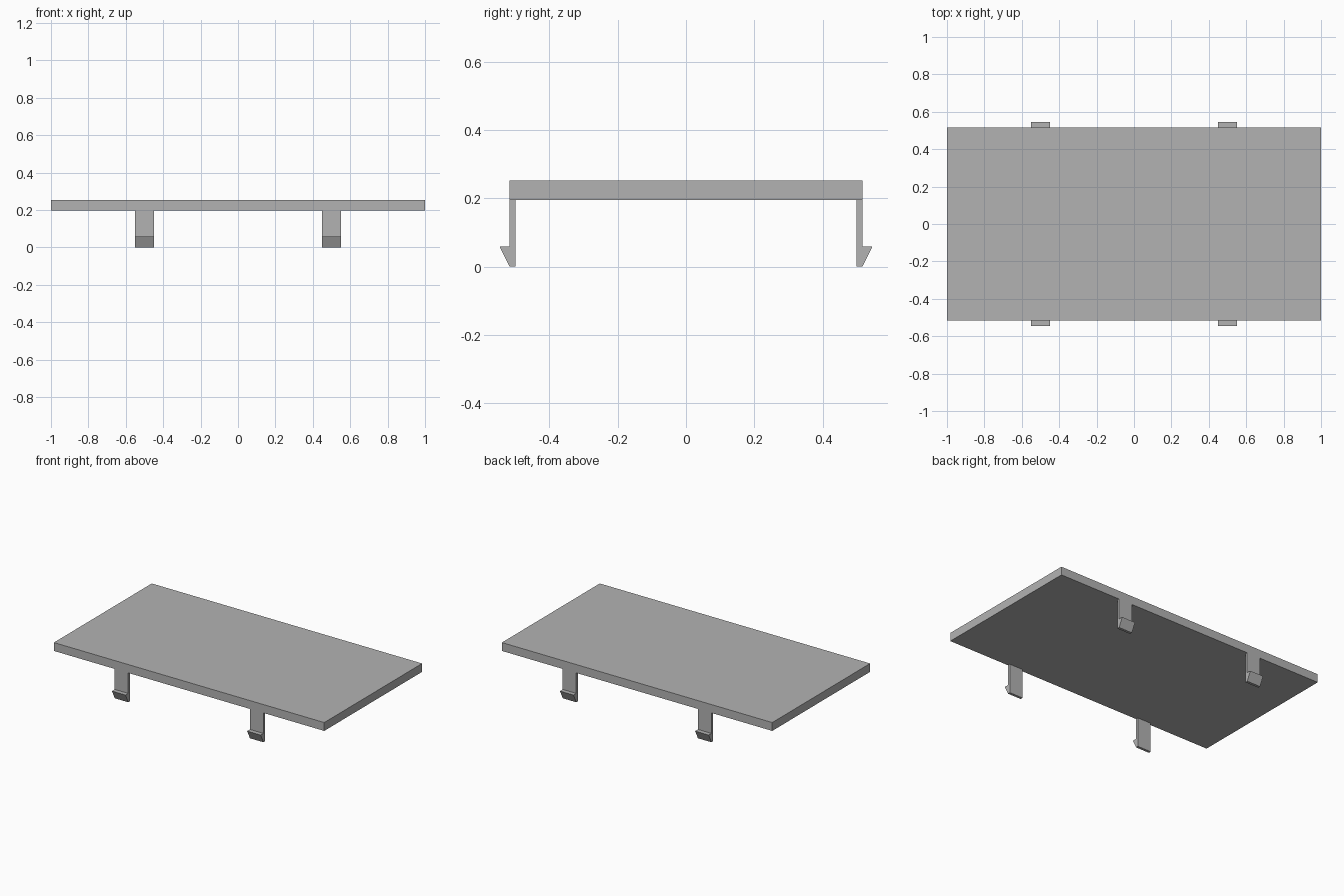
import bpy
import bmesh

cube = bpy.data.objects.get("Cube")
if cube:
    bpy.data.objects.remove(cube, do_unlink=True)

# Single plain grey
grey = bpy.data.materials.new("light_grey")
grey.use_nodes = True
colour = (0.45, 0.45, 0.45, 1)
grey.diffuse_color = colour
grey.node_tree.nodes["Principled BSDF"].inputs["Base Color"].default_value = colour

HALF_Y = 0.517    # half depth of the panel
BOTTOM = 0.196    # underside of the panel
TOP = 0.252


def extrude_profile(name, profile, x_min, x_max):
    """Sweep a closed (y, z) outline along x."""
    bm = bmesh.new()
    face = bm.faces.new([bm.verts.new((x_min, y, z)) for y, z in profile])
    swept = bmesh.ops.extrude_face_region(bm, geom=[face])["geom"]
    verts = [v for v in swept if isinstance(v, bmesh.types.BMVert)]
    bmesh.ops.translate(bm, verts=verts, vec=(x_max - x_min, 0, 0))
    bmesh.ops.recalc_face_normals(bm, faces=bm.faces)
    mesh = bpy.data.meshes.new(name)
    bm.to_mesh(mesh)
    bm.free()
    mesh.materials.append(grey)
    obj = bpy.data.objects.new(name, mesh)
    bpy.context.collection.objects.link(obj)
    return obj


# Flat rectangular panel
extrude_profile("panel", [(-HALF_Y, BOTTOM), (HALF_Y, BOTTOM),
                          (HALF_Y, TOP), (-HALF_Y, TOP)], -1, 1)

# Four snap clips: thin strip with an outward wedge hook at the foot
clip = [(0.5, BOTTOM), (0.5, 0), (HALF_Y, 0), (0.546, 0.059),
        (HALF_Y, 0.059), (HALF_Y, BOTTOM)]
for side, sy in (("front", -1), ("back", 1)):
    for end, x in (("right", -0.5), ("left", 0.5)):
        extrude_profile(f"{side}_{end}_clip",
                        [(sy * y, z) for y, z in clip], x - 0.05, x + 0.05)
